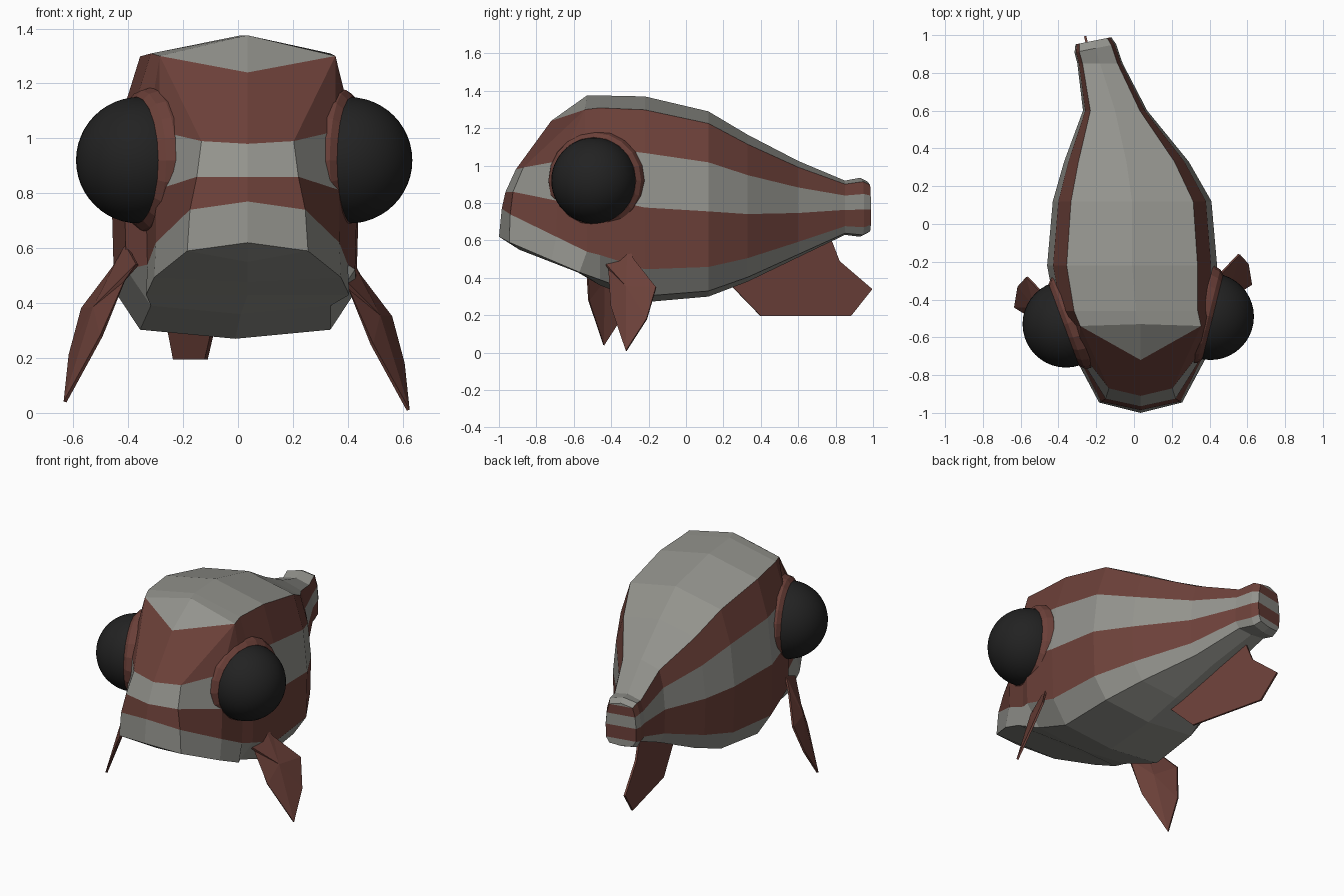
import bpy, bmesh, math
from mathutils import Vector

cube = bpy.data.objects.get("Cube")
if cube:
    bpy.data.objects.remove(cube)


def material(name, rgb):
    mat = bpy.data.materials.new(name)
    mat.use_nodes = True
    mat.diffuse_color = (*rgb, 1)
    shader = mat.node_tree.nodes["Principled BSDF"]
    shader.inputs["Base Color"].default_value = (*rgb, 1)
    shader.inputs["Roughness"].default_value = 0.8
    return mat


grey = material("pale grey", (0.29, 0.29, 0.265))
brown = material("red brown", (0.15, 0.052, 0.041))
black = material("eye black", (0.016, 0.016, 0.016))


def finish(name, bm, *materials):
    bmesh.ops.recalc_face_normals(bm, faces=bm.faces)
    mesh = bpy.data.meshes.new(name)
    bm.to_mesh(mesh)
    bm.free()
    for mat in materials:
        mesh.materials.append(mat)
    obj = bpy.data.objects.new(name, mesh)
    bpy.context.collection.objects.link(obj)
    return obj


# Every body column runs from spine to keel; the rows between its points are
# the stripes. Width and height of each row are shares of the section's size.
ROW_WIDTH = (0, 0.77, 0.93, 1, 0.98, 0.77, 0)
ROW_HEIGHT = (1, 0.935, 0.725, 0.46, 0.16, 0.03, 0)
HEAD_CENTER = 0.035


def section(y, center, half, top, bottom, skew=0):
    sides = []
    for sign in (1, -1):
        sides.append([Vector((center + sign * half * w, y + sign * half * w * skew,
                              bottom + (top - bottom) * h))
                      for w, h in zip(ROW_WIDTH, ROW_HEIGHT)])
    return sides


def head_column(points):
    return [[Vector((HEAD_CENTER + sign * p.x, p.y, p.z)) for p in points] for sign in (1, -1)]


def bowed_blend(a, b):
    # stays wide like b while its position lies between a and b
    p = a.lerp(b, 0.6)
    p.x = a.lerp(b, 0.8).x
    return p


# Head: face centre line, face corner, cheek and jaw hinge
crown = Vector((0, -0.53, 1.375))
brow = Vector((0.32, -0.54, 1.30))
nose = [Vector((0, y, z)) for y, z in (
    (-0.72, 1.24), (-0.91, 0.98), (-0.965, 0.86), (-0.985, 0.77), (-1, 0.62))]
face_corner = [crown, brow] + [Vector(p) for p in (
    (0.168, -0.87, 0.99), (0.185, -0.925, 0.86), (0.21, -0.94, 0.74),
    (0.22, -0.945, 0.59), (0, -0.89, 0.55))]
hinge = [crown, brow] + [Vector(p) for p in (
    (0.36, -0.54, 1.05), (0.37, -0.53, 0.78), (0.365, -0.53, 0.54),
    (0.37, -0.57, 0.43), (0, -0.58, 0.43))]
cheek = [bowed_blend(a, b) for a, b in zip(face_corner, hinge)]
columns = [head_column(c) for c in (nose[:1] + nose + nose[-1:], face_corner, cheek, hinge)]

# Trunk and bent tail
columns += [
    section(-0.46, 0.01, 0.425, 1.375, 0.36),
    section(-0.22, -0.01, 0.45, 1.37, 0.27),
    section(0.12, -0.01, 0.42, 1.29, 0.3),
    section(0.33, -0.04, 0.33, 1.165, 0.38),
    section(0.6, -0.1, 0.17, 1.025, 0.51),
    section(0.85, -0.18, 0.12, 0.92, 0.63),
    section(0.93, -0.205, 0.11, 0.935, 0.62, 0.2),
    section(0.97, -0.215, 0.095, 0.915, 0.64, 0.2),
]

bm = bmesh.new()


def striped_strip(first, second):
    for row in range(len(ROW_WIDTH) - 1):
        face = bm.faces.new((first[row], second[row], second[row + 1], first[row + 1]))
        face.material_index = int(row in (1, 3))


tail_end = []
for side in (0, 1):
    grid = [[bm.verts.new(p) for p in col[side]] for col in columns]
    for first, second in zip(grid, grid[1:]):
        striped_strip(first, second)
    tail_end.append(grid[-1])
striped_strip(*tail_end)
bmesh.ops.remove_doubles(bm, verts=bm.verts, dist=0.0005)
bmesh.ops.dissolve_degenerate(bm, edges=bm.edges, dist=0.0005)
finish("striped_body", bm, grey, brown)


# Eyes: a smooth ball in a bevelled rim, each facing outward
def eye(side, center, outward):
    bpy.ops.mesh.primitive_uv_sphere_add(segments=40, ring_count=24, radius=0.23, location=center)
    ball = bpy.context.object
    ball.name = side + "_eye"
    ball.data.materials.append(black)
    bpy.ops.object.shade_smooth()

    bm = bmesh.new()
    profile = ((0.25, -0.14), (0.265, -0.045), (0.255, -0.01), (0.232, 0.012), (0.2, 0))
    steps = 20
    angles = [math.tau * i / steps for i in range(steps)]
    rings = [[bm.verts.new((r * math.cos(a), r * math.sin(a), h)) for a in angles]
             for r, h in profile]
    for inner, outer in zip(rings, rings[1:]):
        for i in range(steps):
            j = (i + 1) % steps
            bm.faces.new((inner[i], inner[j], outer[j], outer[i]))
    rim = finish(side + "_eye_rim", bm, brown)
    rim.location = center
    rim.rotation_euler = Vector(outward).to_track_quat("Z", "Y").to_euler()


eye("left", (0.405, -0.49, 0.92), (0.97, -0.24, 0))
eye("right", (-0.36, -0.53, 0.92), (-0.94, -0.35, 0))


# Fins: a side outline laid on a slanted plane, with facets round a raised hub
def fin(name, outline, place, bulge):
    bm = bmesh.new()
    points = [Vector(place(y, z)) for y, z in outline]
    hub = bm.verts.new(sum(points, Vector()) / len(points) + Vector((bulge, 0, 0)))
    rim = [bm.verts.new(p) for p in points]
    for a, b in zip(rim, rim[1:] + rim[:1]):
        bm.faces.new((hub, a, b))
    obj = finish(name, bm, brown)
    thick = obj.modifiers.new("thickness", "SOLIDIFY")
    thick.thickness = 0.012
    thick.offset = 0


def splay(y, z):
    return 0.768 - 0.4 * z + 0.45 * y


side_fin = ((-0.31, 0.58), (-0.28, 0.5), (-0.16, 0.35), (-0.21, 0.18),
            (-0.32, 0.01), (-0.4, 0.25), (-0.41, 0.45), (-0.46, 0.51))
fin("left_side_fin", side_fin, lambda y, z: (splay(y, z), y, z), 0.03)
fin("right_side_fin", side_fin, lambda y, z: (-splay(y, z) - 0.01, y - 0.12, z + 0.03), -0.03)

# Keel fin follows the bend of the tail
keel = ((0.24, 0.36), (0.4, 0.195), (0.88, 0.195), (0.995, 0.34),
        (0.82, 0.49), (0.77, 0.62), (0.58, 0.55))
fin("keel_fin", keel, lambda y, z: (-0.02 - 0.24 * y, y, z), 0)
